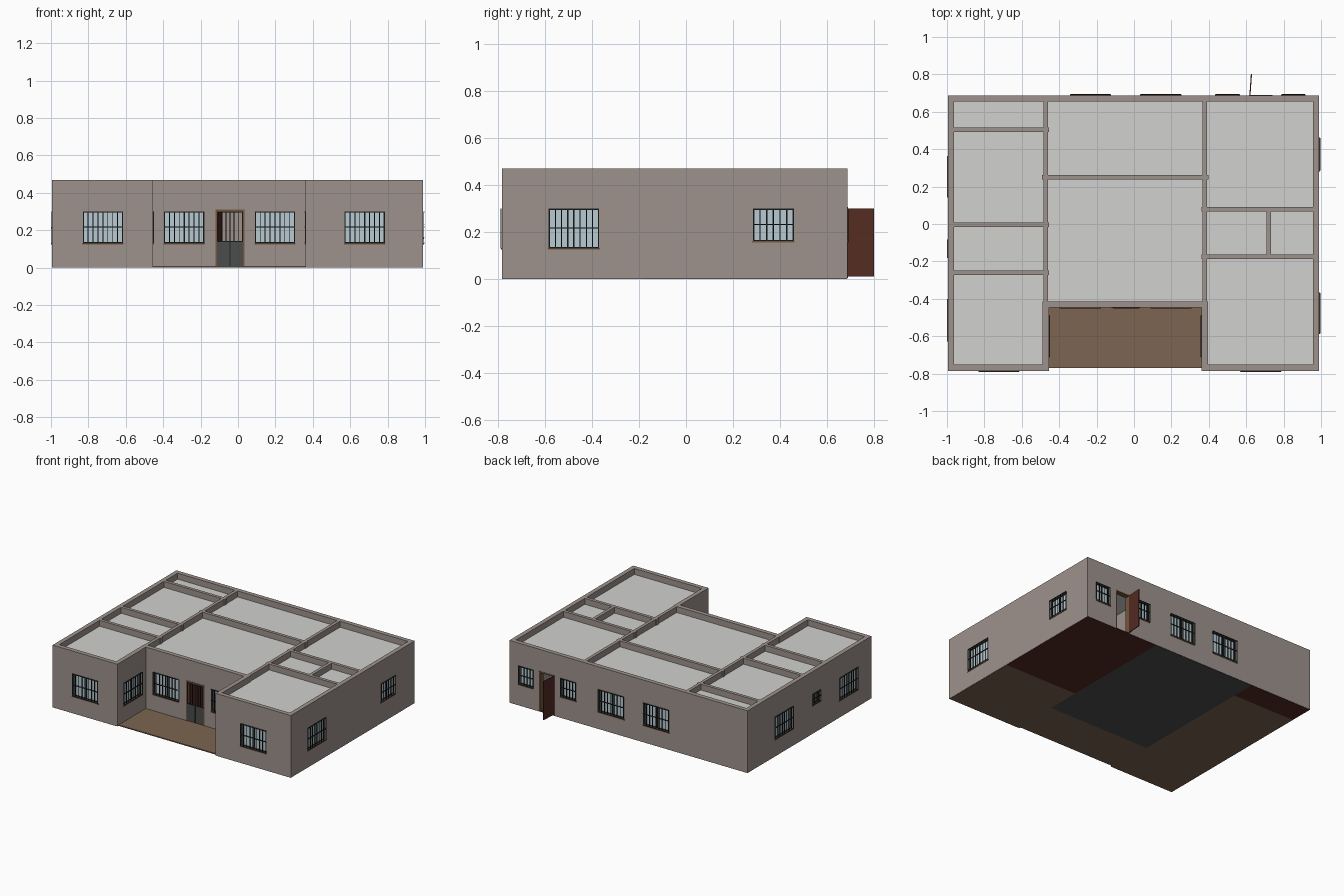
import bpy, bmesh
from math import radians
from mathutils import Matrix, Vector

cube = bpy.data.objects.get("Cube")
if cube:
    bpy.data.objects.remove(cube, do_unlink=True)


def material(name, r, g, b):
    m = bpy.data.materials.new(name)
    m.use_nodes = True
    m.diffuse_color = (r, g, b, 1)
    m.node_tree.nodes["Principled BSDF"].inputs["Base Color"].default_value = (r, g, b, 1)
    return m


PLASTER = material("taupe plaster", 0.34, 0.29, 0.265)
CEILING = material("pale ceiling", 0.64, 0.64, 0.63)
BROWN = material("brown floor tile", 0.20, 0.13, 0.083)
RED = material("dark red wood", 0.089, 0.025, 0.016)
GREY = material("dark grey", 0.069, 0.074, 0.072)
BLACK = material("black iron", 0.018, 0.02, 0.02)
GLASS = material("pale blue glass", 0.48, 0.60, 0.65)
TRIM = material("trim wood", 0.18, 0.095, 0.05)


def finish(name, bm, mat):
    bmesh.ops.recalc_face_normals(bm, faces=bm.faces)
    mesh = bpy.data.meshes.new(name)
    bm.to_mesh(mesh)
    bm.free()
    obj = bpy.data.objects.new(name, mesh)
    if mat:
        mesh.materials.append(mat)
    bpy.context.collection.objects.link(obj)
    return obj


def boxes(name, bounds, mat=None):
    """One object made of boxes given as pairs of opposite corners."""
    bm = bmesh.new()
    for a, b in bounds:
        a, b = Vector(a), Vector(b)
        size = Vector([abs(v) for v in b - a])
        bmesh.ops.create_cube(bm, size=1, matrix=Matrix.Translation((a + b) / 2)
                              @ Matrix.Diagonal(size).to_4x4())
    return finish(name, bm, mat)


def prism(name, outline, z0, z1, mat=None):
    bm = bmesh.new()
    face = bm.faces.new([bm.verts.new((x, y, z0)) for x, y in outline])
    top = bmesh.ops.extrude_face_region(bm, geom=[face])["geom"]
    bmesh.ops.translate(bm, vec=(0, 0, z1 - z0),
                        verts=[v for v in top if isinstance(v, bmesh.types.BMVert)])
    return finish(name, bm, mat)


def on_wall(axis, plane, out):
    """Maps (along, outward, up) on a wall face to world coordinates."""
    if axis == "x":
        return lambda u, d, z: (plane + out * d, u, z)
    return lambda u, d, z: (u, plane + out * d, z)


LEFT, RIGHT, FRONT, BACK = -0.995, 0.99, -0.785, 0.688
PORCH_L, PORCH_R, PORCH_BACK = -0.455, 0.362, -0.447
TOP, BASE, T = 0.47, 0.002, 0.033

front = on_wall("y", FRONT, -1)
porch = on_wall("y", PORCH_BACK, -1)
back = on_wall("y", BACK, 1)
left = on_wall("x", RIGHT, 1)
right = on_wall("x", LEFT, -1)
porch_l = on_wall("x", PORCH_L, 1)
porch_r = on_wall("x", PORCH_R, -1)

# Outer shell, hollowed by an inset of the same outline
outer = [(LEFT, FRONT), (PORCH_L, FRONT), (PORCH_L, PORCH_BACK), (PORCH_R, PORCH_BACK),
         (PORCH_R, FRONT), (RIGHT, FRONT), (RIGHT, BACK), (LEFT, BACK)]
inner = [(LEFT + T, FRONT + T), (PORCH_L - T, FRONT + T), (PORCH_L - T, PORCH_BACK + T),
         (PORCH_R + T, PORCH_BACK + T), (PORCH_R + T, FRONT + T), (RIGHT - T, FRONT + T),
         (RIGHT - T, BACK - T), (LEFT + T, BACK - T)]
shell = prism("outer_walls", outer, BASE, TOP, PLASTER)
hollow = prism("hollow_cutter", inner, -0.1, 1)

# Windows: wall, start, end, sill height
LOW, HIGH, HEAD = 0.13, 0.16, 0.30
windows = [
    (front, -0.83, -0.615, LOW), (front, 0.57, 0.785, LOW),
    (porch, -0.395, -0.18, LOW), (porch, 0.09, 0.305, LOW),
    (porch_l, -0.71, -0.49, LOW), (porch_r, -0.71, -0.49, LOW),
    (left, -0.585, -0.37, LOW), (left, 0.285, 0.46, HIGH),
    (right, -0.625, -0.405, LOW), (right, -0.18, -0.085, 0.215), (right, 0.145, 0.36, LOW),
    (back, -0.34, -0.125, LOW), (back, 0.035, 0.25, LOW),
    (back, 0.435, 0.565, HIGH), (back, 0.79, 0.915, HIGH),
]
FD0, FD1, FD_TOP = -0.12, 0.035, 0.31
BD0, BD1, BD_TOP = 0.615, 0.74, 0.305

holes = [(w(a, -0.05, z), w(b, 0.02, HEAD)) for w, a, b, z in windows]
holes.append((porch(FD0, -0.05, -0.05), porch(FD1, 0.02, FD_TOP)))
holes.append((back(BD0, -0.05, -0.05), back(BD1, 0.02, BD_TOP)))
openings = boxes("opening_cutter", holes)

bpy.context.view_layer.objects.active = shell
for cutter in (hollow, openings):
    mod = shell.modifiers.new("cut", "BOOLEAN")
    mod.operation, mod.solver, mod.object = "DIFFERENCE", "EXACT", cutter
    bpy.ops.object.modifier_apply(modifier=mod.name)
    bpy.data.objects.remove(cutter, do_unlink=True)


def window(n, w, a, b, z):
    boxes(f"window_glass_{n}", [(w(a, -0.022, z), w(b, -0.018, HEAD))], GLASS)
    # sash frame set in the opening
    f, mid = 0.006, (a + b) / 2
    sash = [(w(u, -0.026, z), w(u + f, -0.012, HEAD)) for u in (a, mid - f / 2, b - f)]
    sash += [(w(a, -0.026, v), w(b, -0.012, v + f)) for v in (z, HEAD - f)]
    boxes(f"window_sash_{n}", sash, BLACK)
    # iron grille outside
    count = max(3, round((b - a) / 0.027))
    g, step = 0.0045, (b - a - 0.0045) / count
    bars = [(w(a + i * step, 0.001, z), w(a + i * step + g, 0.005, HEAD))
            for i in range(count + 1)]
    bars += [(w(a, 0.001, v), w(b, 0.006, v + g)) for v in (z, (z + HEAD) / 2, HEAD - g)]
    boxes(f"window_grille_{n}", bars, BLACK)
    boxes(f"window_sill_{n}", [(w(a - 0.003, -0.03, z - 0.006), w(b + 0.003, 0.004, z + 0.002))], TRIM)


for n, spec in enumerate(windows, 1):
    window(n, *spec)

# Partition walls
PL, PR, h = -0.473, 0.379, 0.012
runs = [(PL - h, PL + h, -0.44, 0.67), (PR - h, PR + h, -0.44, 0.67),
        (PL - 0.018, PR + 0.018, 0.25 - h, 0.25 + h),
        (0.72 - h, 0.72 + h, -0.175, 0.08)]
runs += [(LEFT + 0.01, PL + 0.018, y - h, y + h) for y in (0.505, -0.005, -0.26)]
runs += [(PR - 0.018, RIGHT - 0.01, y - h, y + h) for y in (0.08, -0.175)]
boxes("partition_walls", [((x0, y0, BASE), (x1, y1, TOP)) for x0, x1, y0, y1 in runs], PLASTER)

# Ceiling below the parapet
prism("ceiling", [(x * 1.003, y) for x, y in inner], 0.41, 0.425, CEILING)

# Floors
e = 0.002
floors = [("left_wing_floor", LEFT + e, PL, FRONT + e, 0.505, BROWN),
          ("store_floor", LEFT + e, PL, 0.505, BACK - e, RED),
          ("hall_floor", PL, PR, -0.43, BACK - e, GREY),
          ("porch_floor", PL, PR, -0.77, -0.43, BROWN),
          ("right_wing_floor", PR, RIGHT - e, FRONT + e, -0.175, BROWN),
          ("rear_room_floor", PR, RIGHT - e, -0.175, BACK - e, RED)]
for name, x0, x1, y0, y1, mat in floors:
    boxes(name, [((x0, y0, 0), (x1, y1, 0.008))], mat)


def door_frame(name, w, a, b, top, t=0.009):
    boxes(name, [(w(a, -0.034, 0.004), w(a + t, 0.003, top)),
                 (w(b - t, -0.034, 0.004), w(b, 0.003, top)),
                 (w(a, -0.034, top - t), w(b, 0.003, top))], TRIM)


def door_leaf(name, hinge, length, angle, top):
    leaf = boxes(name, [((0, -0.003, 0.01), (length, 0.003, top))], RED)
    leaf.location = (*hinge, 0)
    leaf.rotation_euler.z = radians(angle)


door_frame("front_door_frame", porch, FD0, FD1, FD_TOP)
door_frame("back_door_frame", back, BD0, BD1, BD_TOP)
door_leaf("front_door_leaf", (FD0 + 0.014, PORCH_BACK + 0.03), 0.13, 84, 0.298)
door_leaf("back_door_leaf", (BD0 + 0.005, BACK + 0.002), 0.112, 86, 0.30)

# Front security gate: solid lower panel, barred top
a, b, z = FD0 + 0.009, FD1 - 0.009, FD_TOP - 0.009
mid = (a + b) / 2
boxes("gate_panel", [(porch(a, -0.002, 0.01), porch(b, 0.002, 0.14))], GREY)
step = (b - a - 0.005) / 6
gate = [(porch(a + i * step, -0.001, 0.14), porch(a + i * step + 0.005, 0.003, z)) for i in range(7)]
gate += [(porch(a, -0.001, v), porch(b, 0.004, v + 0.005)) for v in (0.137, z - 0.005)]
gate.append((porch(mid - 0.002, 0, 0.01), porch(mid + 0.002, 0.004, 0.14)))
boxes("gate_bars", gate, BLACK)
